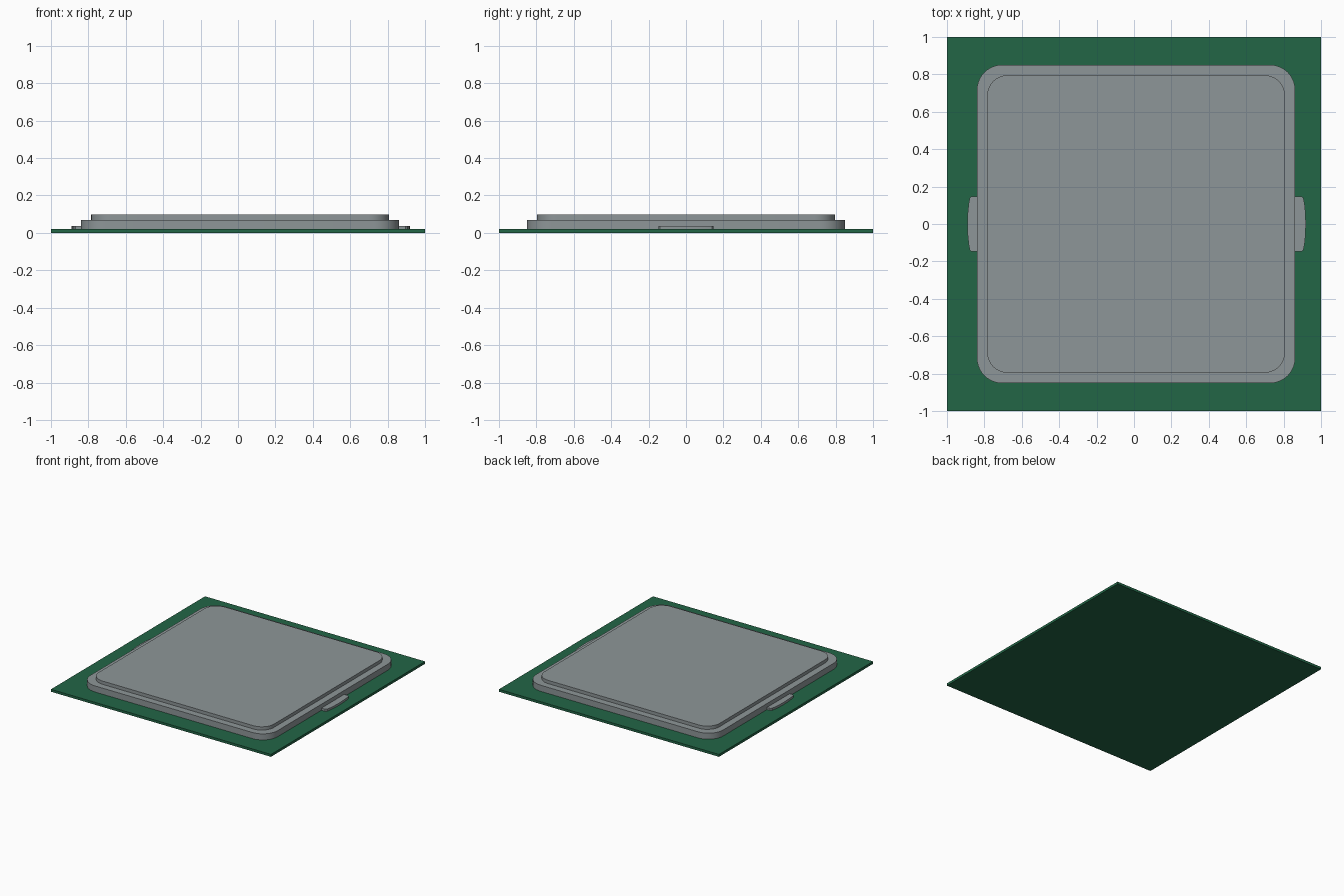
import bpy, bmesh, math

cube = bpy.data.objects.get("Cube")
if cube:
    bpy.data.objects.remove(cube, do_unlink=True)


def material(name, rgb):
    m = bpy.data.materials.new(name)
    m.use_nodes = True
    m.diffuse_color = (*rgb, 1)
    bsdf = next(n for n in m.node_tree.nodes if n.type == 'BSDF_PRINCIPLED')
    bsdf.inputs["Base Color"].default_value = (*rgb, 1)
    return m


green = material("board green", (0.016, 0.133, 0.061))
grey = material("metal grey", (0.27, 0.305, 0.314))


def prism(name, outline, z0, z1, mat):
    """Extrude a counter-clockwise outline from z0 to z1."""
    bm = bmesh.new()
    base = bm.faces.new([bm.verts.new((x, y, z0)) for x, y in outline])
    top = bmesh.ops.extrude_face_region(bm, geom=[base], use_keep_orig=True)
    for v in top["geom"]:
        if isinstance(v, bmesh.types.BMVert):
            v.co.z = z1
    bmesh.ops.recalc_face_normals(bm, faces=bm.faces)
    mesh = bpy.data.meshes.new(name)
    bm.to_mesh(mesh)
    bm.free()
    mesh.materials.append(mat)
    obj = bpy.data.objects.new(name, mesh)
    bpy.context.collection.objects.link(obj)
    bpy.ops.object.select_all(action='DESELECT')
    obj.select_set(True)
    bpy.context.view_layer.objects.active = obj
    bpy.ops.object.shade_smooth_by_angle(angle=math.radians(30))
    return obj


def rounded_square(cx, half, radius, steps=10):
    """Outline of a square with round corners."""
    points = []
    for quarter, (sx, sy) in enumerate([(1, 1), (-1, 1), (-1, -1), (1, -1)]):
        for i in range(steps + 1):
            a = (quarter + i / steps) * math.pi / 2
            points.append((cx + sx * (half - radius) + radius * math.cos(a),
                           sy * (half - radius) + radius * math.sin(a)))
    return points


# Circuit board
prism("board", [(-1, -1), (1, -1), (1, 1), (-1, 1)], 0, 0.02, green)

# Stepped metal lid, set slightly towards +x
LID_X = 0.011
prism("lid_base", rounded_square(LID_X, 0.851, 0.135), 0.02, 0.07, grey)
prism("lid_top", rounded_square(LID_X, 0.796, 0.11), 0.07, 0.097, grey)

# Thin bowed tabs at the two sides of the lid
half_edge = [(0.82, 0.148), (0.882, 0.148), (0.892, 0.14),
             (0.898, 0.11), (0.903, 0.06)]
edge = [(x, -y) for x, y in half_edge] + [(0.905, 0)] + half_edge[::-1]
for name, side in (("left_tab", 1), ("right_tab", -1)):
    prism(name, [(0.014 + side * x, side * y) for x, y in edge], 0.02, 0.038, grey)
